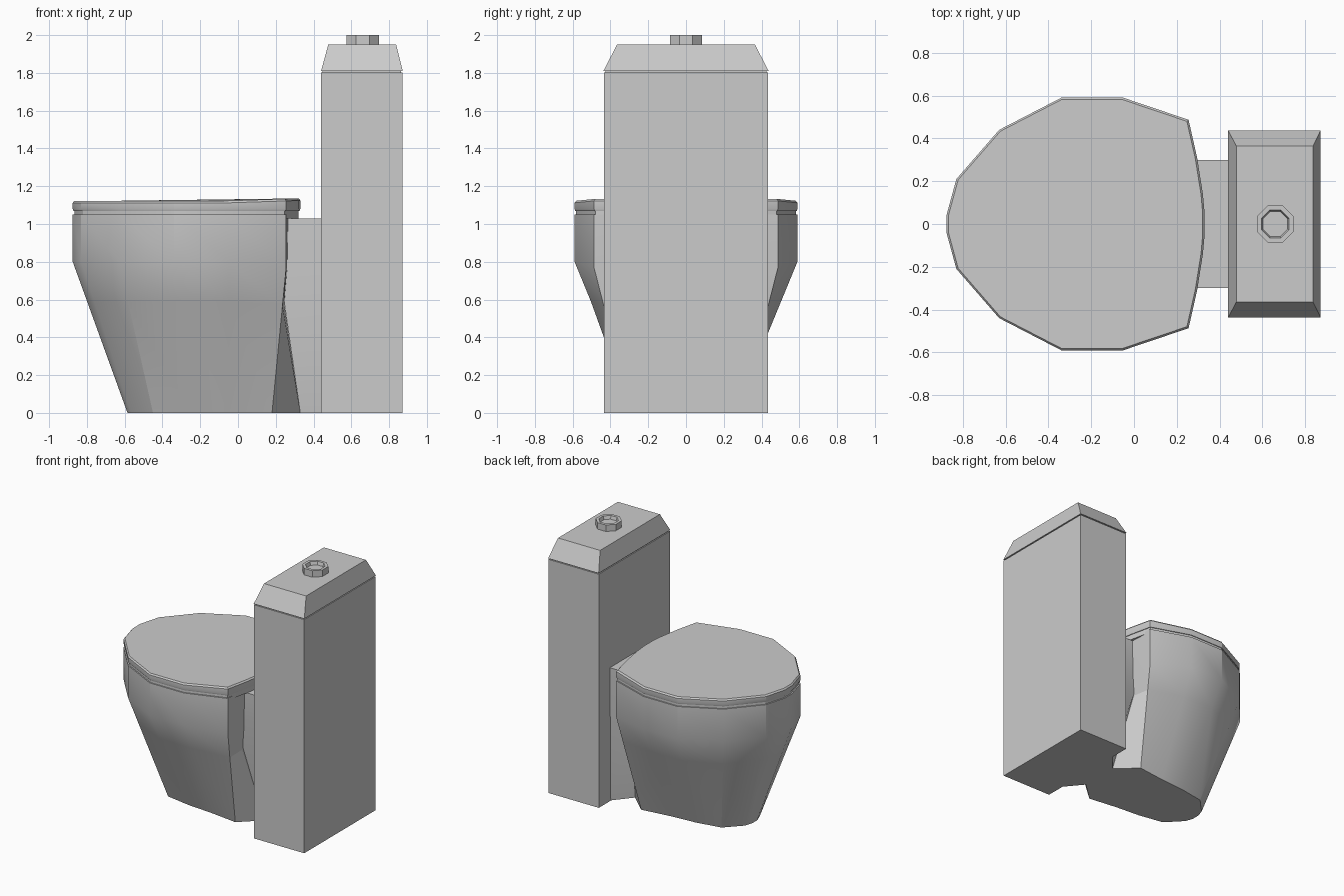
import bpy, bmesh
from math import cos, sin, pi, radians

if "Cube" in bpy.data.objects:
    bpy.data.objects.remove(bpy.data.objects["Cube"])


def loft(name, rings, angle=25):
    """Skin a stack of equal-length point rings and cap both ends."""
    bm = bmesh.new()
    loops = [[bm.verts.new(p) for p in ring] for ring in rings]
    n = len(loops[0])
    for a, b in zip(loops, loops[1:]):
        for i in range(n):
            j = (i + 1) % n
            bm.faces.new((a[i], a[j], b[j], b[i]))
    bm.faces.new(loops[0])
    bm.faces.new(loops[-1])
    bmesh.ops.recalc_face_normals(bm, faces=bm.faces)
    mesh = bpy.data.meshes.new(name)
    bm.to_mesh(mesh)
    bm.free()
    ob = bpy.data.objects.new(name, mesh)
    bpy.context.collection.objects.link(ob)
    bpy.ops.object.select_all(action='DESELECT')
    ob.select_set(True)
    bpy.context.view_layer.objects.active = ob
    bpy.ops.object.shade_smooth_by_angle(angle=radians(angle))
    return ob


def mirrored(half):
    """Complete a +y half outline with its -y reflection."""
    return half + [(x, -y, z) for x, y, z in reversed(half)]


def rect(x0, x1, y, z):
    return [(x0, -y, z), (x1, -y, z), (x1, y, z), (x0, y, z)]


def octagon(r, z, cx=0.66):
    return [(cx + r * cos(pi / 8 + i * pi / 4), r * sin(pi / 8 + i * pi / 4), z)
            for i in range(8)]


# Bowl: rim outline tapering to a narrow foot, pinched in at the back
rim = [(-0.875, 0.045), (-0.83, 0.21), (-0.63, 0.44), (-0.34, 0.59),
       (-0.05, 0.59), (0.255, 0.487)]
foot = [(-0.585, 0.03), (-0.565, 0.09), (-0.45, 0.21), (-0.25, 0.245),
        (-0.05, 0.26), (0.18, 0.29)]
waist = [(f[0] + (r[0] - f[0]) * 0.74, f[1] + (r[1] - f[1]) * 0.74)
         for f, r in zip(foot, rim)]
shoulder_z = [0.80, 0.80, 0.80, 0.80, 0.80, 0.77]
loft("bowl", [
    mirrored([(x, y, 0) for x, y in foot] + [(0.33, 0.15, 0)]),
    mirrored([(x, y, z * 0.74) for (x, y), z in zip(waist, shoulder_z)] + [(0.245, 0.30, 0.58)]),
    mirrored([(x, y, z) for (x, y), z in zip(rim, shoulder_z)] + [(0.26, 0.30, 0.77)]),
    mirrored([(x, y, 1.05) for x, y in rim] + [(0.265, 0.30, 1.05)]),
])

# Neck joining bowl to tank
loft("neck", [
    rect(0.33, 0.45, 0.15, 0)[:1] + [(0.45, -0.295, 0), (0.45, 0.295, 0), (0.33, 0.15, 0)],
    rect(0.24, 0.45, 0.295, 0.62),
    rect(0.25, 0.45, 0.30, 1.03),
])

# Seat and lid share the rim outline plus a curved back edge
cover = rim + [(0.295, 0.31), (0.322, 0.14), (0.33, 0.05)]


def cover_ring(scale, z, lift=0.0):
    return mirrored([((x + 0.27) * scale - 0.27, y * scale,
                      z + lift * max(0, x + 0.05) / 0.3) for x, y in cover])


loft("seat", [cover_ring(0.985, 1.03), cover_ring(0.985, 1.08)])
loft("lid", [cover_ring(0.994, 1.07), cover_ring(1.0, 1.08),
             cover_ring(1.0, 1.112, 0.01), cover_ring(0.985, 1.123, 0.01)])

# Tank, seam and bevelled tank cover
loft("tank", [rect(0.44, 0.87, 0.435, 0), rect(0.44, 0.87, 0.435, 1.803)])
loft("tank_seam", [rect(0.448, 0.862, 0.427, 1.79), rect(0.448, 0.862, 0.427, 1.82)])
loft("tank_cover", [rect(0.44, 0.872, 0.437, 1.811), rect(0.478, 0.837, 0.365, 1.95)])

# Flush button with a shallow recess
loft("flush_button", [octagon(0.093, 1.94), octagon(0.093, 2.0),
                      octagon(0.07, 2.0), octagon(0.062, 1.975)])
